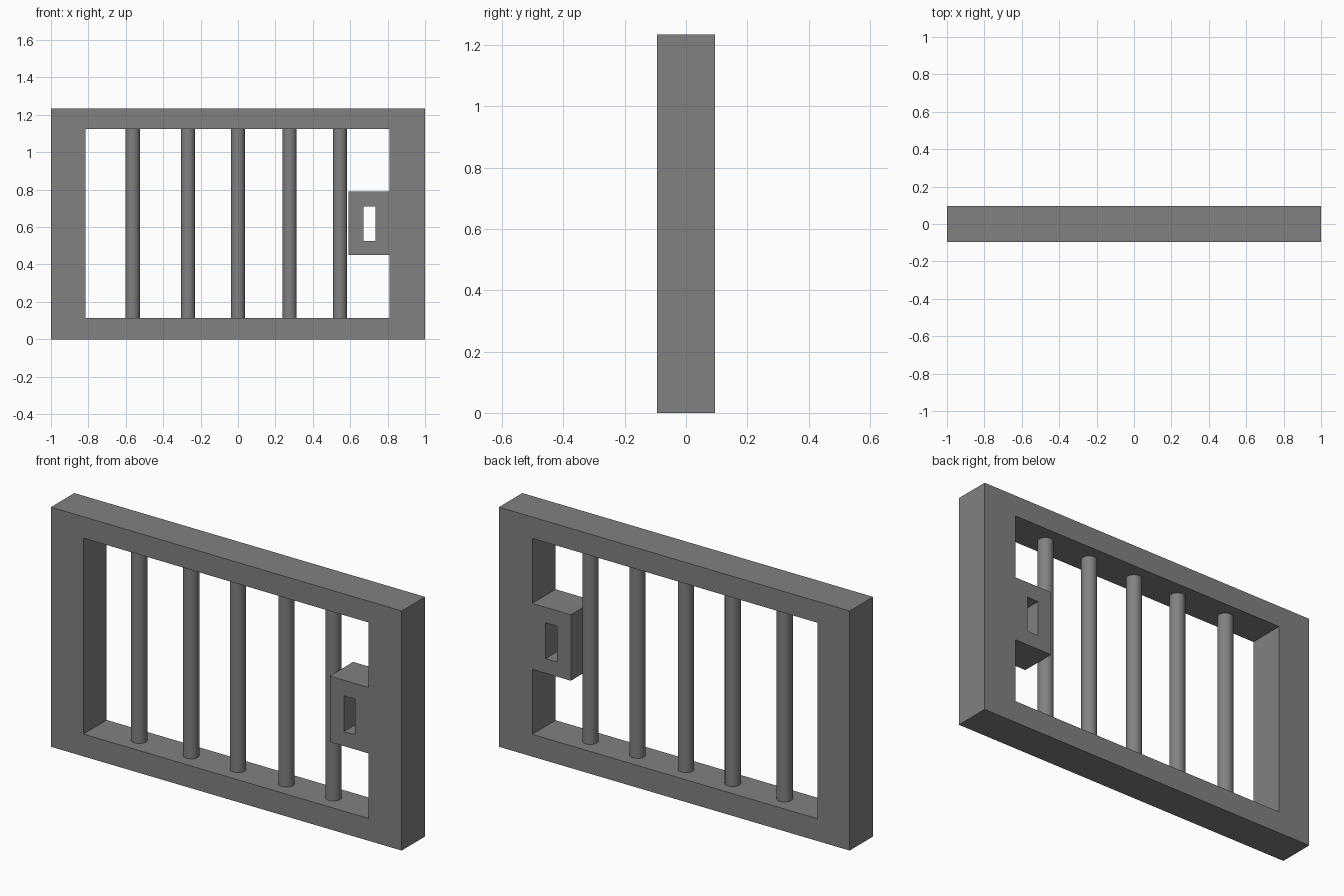
import bpy, bmesh

if "Cube" in bpy.data.objects:
    bpy.data.objects.remove(bpy.data.objects["Cube"])

HALF_DEPTH = 0.095

grey = bpy.data.materials.new("iron grey")
grey.diffuse_color = (0.22, 0.22, 0.22, 1)
grey.use_nodes = True
grey.node_tree.nodes["Principled BSDF"].inputs["Base Color"].default_value = grey.diffuse_color


def finish(bm, name):
    mesh = bpy.data.meshes.new(name)
    bm.to_mesh(mesh)
    bm.free()
    mesh.materials.append(grey)
    obj = bpy.data.objects.new(name, mesh)
    bpy.context.collection.objects.link(obj)
    return obj


def rect(x0, z0, x1, z1):
    return [(x0, z0), (x1, z0), (x1, z1), (x0, z1)]


def window_block(name, outer, inner, open_right=False):
    """Mitred rectangular block with a rectangular hole through its depth."""
    bm = bmesh.new()
    loops = [[bm.verts.new((x, y, z)) for x, z in rect(*r)]
             for r, y in ((outer, -HALF_DEPTH), (inner, -HALF_DEPTH),
                          (inner, HALF_DEPTH), (outer, HALF_DEPTH))]
    for a in range(4):
        p, q = loops[a], loops[(a + 1) % 4]
        for i in range(4):
            if open_right and a == 3 and i == 1:
                continue  # side joined to the frame
            j = (i + 1) % 4
            bm.faces.new((p[i], p[j], q[j], q[i]))
    bmesh.ops.recalc_face_normals(bm, faces=bm.faces)
    return finish(bm, name)


# Surrounding frame and the lock box flush with its right post
window_block("frame", (-1, 0, 1, 1.235), (-0.815, 0.115, 0.81, 1.125))
window_block("lock_box", (0.59, 0.45, 0.81, 0.79), (0.67, 0.525, 0.735, 0.71),
             open_right=True)

# Round upright bars
for n, x in enumerate((-0.563, -0.267, 0.0, 0.276, 0.545), 1):
    bpy.ops.mesh.primitive_cylinder_add(vertices=32, radius=0.038, depth=1.01,
                                        end_fill_type='NOTHING',
                                        location=(x, 0, 0.62))
    bar = bpy.context.object
    bar.name = f"bar_{n}"
    bar.data.materials.append(grey)
    bpy.ops.object.shade_smooth_by_angle()
